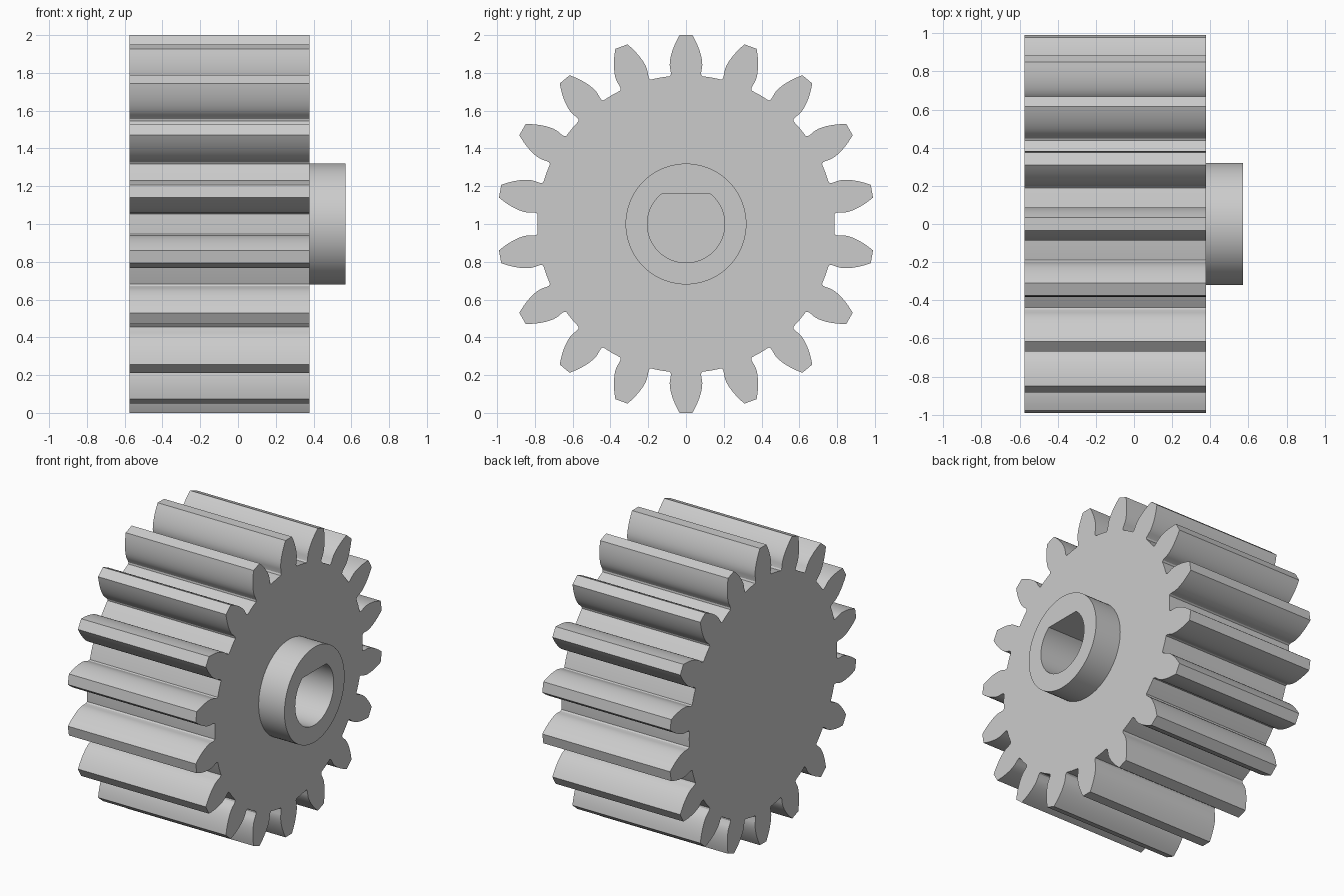
import bpy, bmesh
from math import sin, cos, tan, acos, asin, pi, radians

cube = bpy.data.objects.get("Cube")
if cube:
    bpy.data.objects.remove(cube)

TEETH = 18
PITCH_R, TIP_R, ROOT_R = 0.9, 1.0, 0.787
BASE_R = PITCH_R * cos(radians(20))
BACK, FACE, HUB_END, BORE_END = -0.575, 0.378, 0.57, -0.38
HUB_R, BORE_R, FLAT_H = 0.32, 0.205, 0.16


def inv(a):
    return tan(a) - a


def flank():
    """Root-to-tip flank as (radius, half angle), with a slight undercut below the involute."""
    pts = [(ROOT_R, 0.108), (0.797, 0.1), (0.815, 0.1), (0.83, 0.102)]
    base_half = pi / (2 * TEETH) + inv(radians(20))
    steps = 8
    for i in range(steps + 1):
        r = BASE_R + (TIP_R - BASE_R) * i / steps
        pts.append((r, base_half - inv(acos(min(1, BASE_R / r)))))
    return pts


def gear_outline():
    side = flank()
    polar = []
    for t in range(TEETH):
        mid = 2 * pi * t / TEETH
        polar += [(r, mid - a) for r, a in side]
        polar += [(r, mid + a) for r, a in reversed(side)]
        polar.append((ROOT_R, mid + pi / TEETH))
    return [(r * sin(a), r * cos(a)) for r, a in polar]


def arc(r, start, end, n):
    angles = [start + (end - start) * i / n for i in range(n + 1)]
    return [(r * sin(a), r * cos(a)) for a in angles]


bm = bmesh.new()


def loop(points, x):
    verts = [bm.verts.new((x, y, 1 + z)) for y, z in points]
    edges = [bm.edges.new((v, verts[(i + 1) % len(verts)])) for i, v in enumerate(verts)]
    return verts, edges


def wall(a, b):
    n = len(a[0])
    for i in range(n):
        j = (i + 1) % n
        bm.faces.new((a[0][i], a[0][j], b[0][j], b[0][i]))


def cap(*loops):
    edges = [e for l in loops for e in l[1]]
    bmesh.ops.triangle_fill(bm, use_beauty=True, edges=edges, normal=(1, 0, 0))


# Cross-sections: toothed rim, round hub, D-shaped bore
teeth = gear_outline()
circle = arc(HUB_R, 0, 2 * pi, 72)[:-1]
flat_angle = acos(FLAT_H / BORE_R)
bore = arc(BORE_R, flat_angle, 2 * pi - flat_angle, 56)

rim_back, rim_front = loop(teeth, BACK), loop(teeth, FACE)
hub_base, hub_front = loop(circle, FACE), loop(circle, HUB_END)
bore_mouth, bore_floor = loop(bore, HUB_END), loop(bore, BORE_END)

# Walls along the axle, then the flat end faces
wall(rim_back, rim_front)
wall(hub_base, hub_front)
wall(bore_mouth, bore_floor)
cap(rim_back)
cap(rim_front, hub_base)
cap(hub_front, bore_mouth)
cap(bore_floor)
bmesh.ops.recalc_face_normals(bm, faces=bm.faces)

mesh = bpy.data.meshes.new("spur_gear")
bm.to_mesh(mesh)
bm.free()
gear = bpy.data.objects.new("spur_gear", mesh)
bpy.context.collection.objects.link(gear)

# Plain grey material
grey = bpy.data.materials.new("plain_grey")
grey.use_nodes = True
colour = (0.6, 0.6, 0.6, 1)
grey.diffuse_color = colour
for node in grey.node_tree.nodes:
    if node.type == "BSDF_PRINCIPLED":
        node.inputs["Base Color"].default_value = colour
mesh.materials.append(grey)

bpy.ops.object.select_all(action="DESELECT")
gear.select_set(True)
bpy.context.view_layer.objects.active = gear
bpy.ops.object.shade_smooth_by_angle(angle=radians(25))
